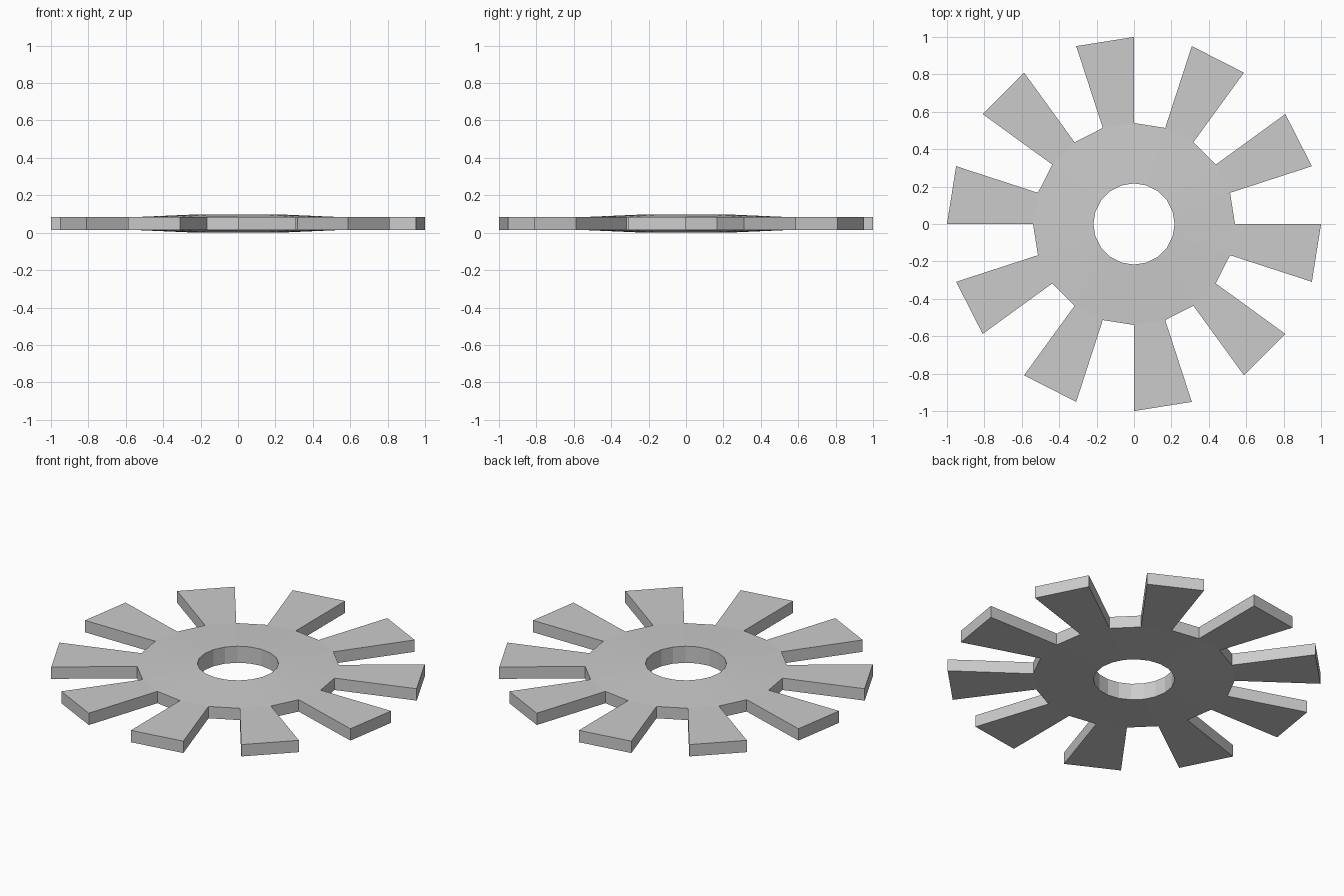
import bpy, bmesh
from math import sin, cos, pi

if "Cube" in bpy.data.objects:
    bpy.data.objects.remove(bpy.data.objects["Cube"])

SIDES = 20                       # 10 teeth and 10 gaps
R_HOLE, R_ROOT, R_TIP = 0.217, 0.54, 1.0
MID, HUB_HALF, TOOTH_HALF = 0.049, 0.049, 0.035

bm = bmesh.new()


def ring(radius, z):
    return [bm.verts.new((radius * cos(i * 2 * pi / SIDES),
                          radius * sin(i * 2 * pi / SIDES), z))
            for i in range(SIDES)]


# Rings, bottom and top
hole_b, hole_t = (ring(R_HOLE, MID + s * HUB_HALF) for s in (-1, 1))
root_b, root_t = (ring(R_ROOT, MID + s * TOOTH_HALF) for s in (-1, 1))
tip_b, tip_t = (ring(R_TIP, MID + s * TOOTH_HALF) for s in (-1, 1))

for i in range(SIDES):
    j = (i + 1) % SIDES
    # Slightly tapered hub and bore wall
    bm.faces.new((hole_t[i], root_t[i], root_t[j], hole_t[j]))
    bm.faces.new((hole_b[j], root_b[j], root_b[i], hole_b[i]))
    bm.faces.new((hole_b[i], hole_t[i], hole_t[j], hole_b[j]))
    if i % 2:
        # Tooth: top, bottom, tip and two flanks
        bm.faces.new((root_t[i], tip_t[i], tip_t[j], root_t[j]))
        bm.faces.new((root_b[j], tip_b[j], tip_b[i], root_b[i]))
        bm.faces.new((tip_b[i], tip_b[j], tip_t[j], tip_t[i]))
        bm.faces.new((root_b[i], tip_b[i], tip_t[i], root_t[i]))
        bm.faces.new((tip_b[j], root_b[j], root_t[j], tip_t[j]))
    else:
        # Gap floor
        bm.faces.new((root_b[i], root_b[j], root_t[j], root_t[i]))

bmesh.ops.recalc_face_normals(bm, faces=bm.faces)
mesh = bpy.data.meshes.new("gear_wheel")
bm.to_mesh(mesh)
bm.free()
bpy.context.collection.objects.link(bpy.data.objects.new("gear_wheel", mesh))
